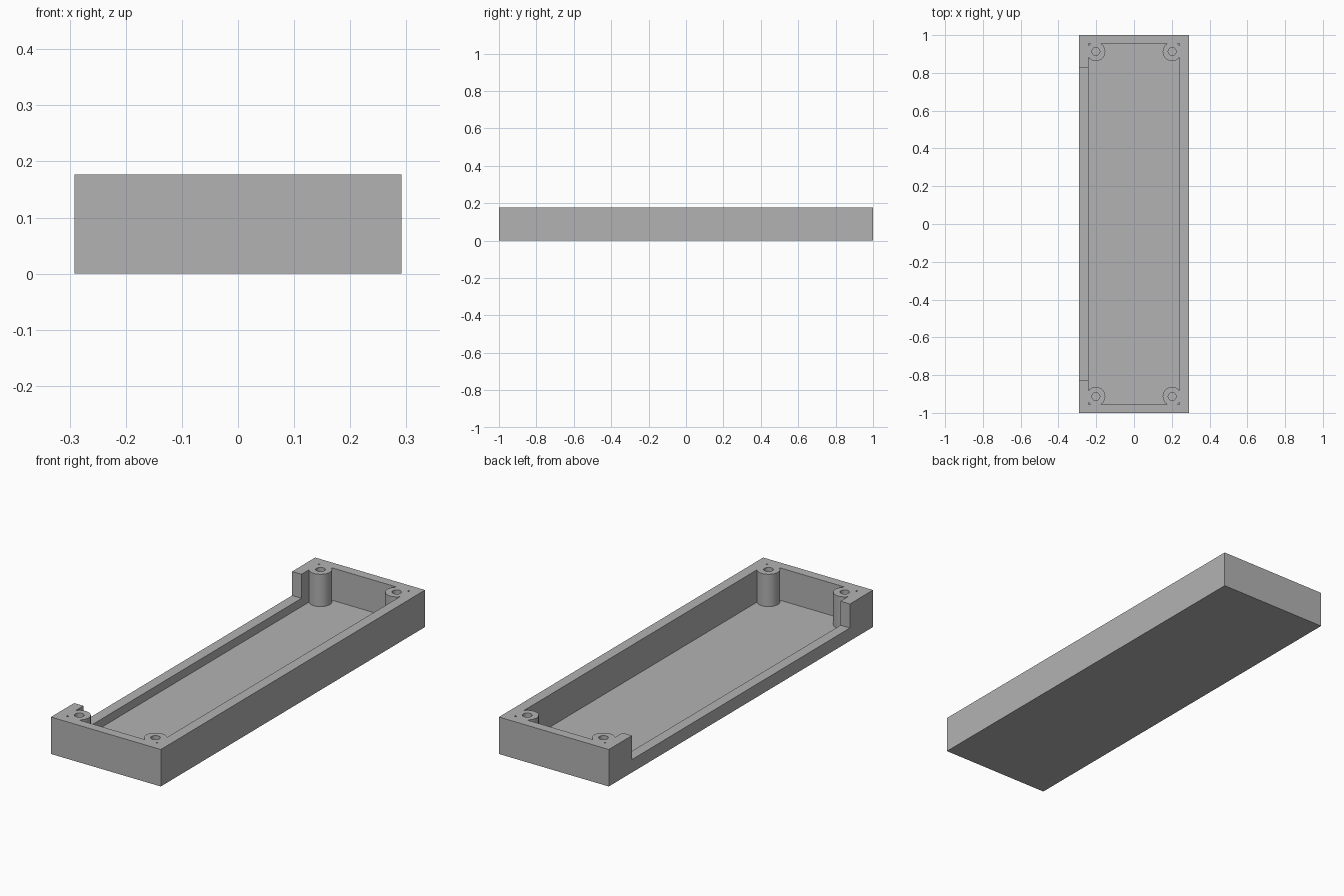
import bpy
import math

default_cube = bpy.data.objects.get("Cube")
if default_cube:
    bpy.data.objects.remove(default_cube, do_unlink=True)

# Overall sizes
HALF_X, HALF_Y, HEIGHT = 0.291, 1.0, 0.177
INNER_X, INNER_Y, FLOOR = 0.241, 0.955, 0.022
SILL, NOTCH_Y = 0.062, 0.825
BOSS_X, BOSS_Y, BOSS_R, HOLE_R = 0.202, 0.913, 0.05, 0.021
OVER = 0.1

grey = bpy.data.materials.new("plain grey")
grey.use_nodes = True
colour = (0.45, 0.45, 0.45, 1)
grey.diffuse_color = colour
grey.node_tree.nodes["Principled BSDF"].inputs["Base Color"].default_value = colour


def box(name, low, high):
    """Box between two opposite corners."""
    middle = [(a + b) / 2 for a, b in zip(low, high)]
    bpy.ops.mesh.primitive_cube_add(size=1, location=middle)
    obj = bpy.context.object
    obj.name = name
    obj.scale = [b - a for a, b in zip(low, high)]
    bpy.ops.object.transform_apply(location=True, rotation=False, scale=True)
    obj.data.materials.append(grey)
    return obj


def post(name, x, y, radius, bottom, top):
    """Upright cylinder between two heights."""
    bpy.ops.mesh.primitive_cylinder_add(vertices=48, radius=radius, depth=top - bottom,
                                        location=(x, y, (bottom + top) / 2))
    obj = bpy.context.object
    obj.name = name
    obj.data.materials.append(grey)
    return obj


def cut(target, cutter):
    """Subtract the cutter from the target, then discard the cutter."""
    cutter.hide_render = True
    bpy.context.view_layer.objects.active = target
    mod = target.modifiers.new("cut", 'BOOLEAN')
    mod.operation = 'DIFFERENCE'
    mod.solver = 'EXACT'
    mod.object = cutter
    bpy.ops.object.modifier_apply(modifier=mod.name)
    bpy.data.objects.remove(cutter, do_unlink=True)


corners = [(sx * BOSS_X, sy * BOSS_Y) for sx in (-1, 1) for sy in (-1, 1)]

# Cavity volume, leaving round screw bosses standing in its corners
cavity = box("cavity_cutter", (-INNER_X, -INNER_Y, FLOOR), (INNER_X, INNER_Y, HEIGHT + OVER))
for x, y in corners:
    cut(cavity, post("boss_cutter", x, y, BOSS_R, -OVER, HEIGHT + 2 * OVER))

# Tray body with open cavity
tray = box("tray", (-HALF_X, -HALF_Y, 0), (HALF_X, HALF_Y, HEIGHT))
cut(tray, cavity)

# Long opening in one side wall, down to a low sill
cut(tray, box("notch_cutter", (-HALF_X - OVER, -NOTCH_Y, SILL),
              (-INNER_X + OVER / 4, NOTCH_Y, HEIGHT + OVER)))

# Blind screw holes in the bosses
for x, y in corners:
    cut(tray, post("hole_cutter", x, y, HOLE_R, FLOOR, HEIGHT + OVER))

# Smooth round walls, crisp edges
bpy.ops.object.select_all(action='DESELECT')
tray.select_set(True)
bpy.context.view_layer.objects.active = tray
bpy.ops.object.shade_smooth_by_angle(angle=math.radians(30))
